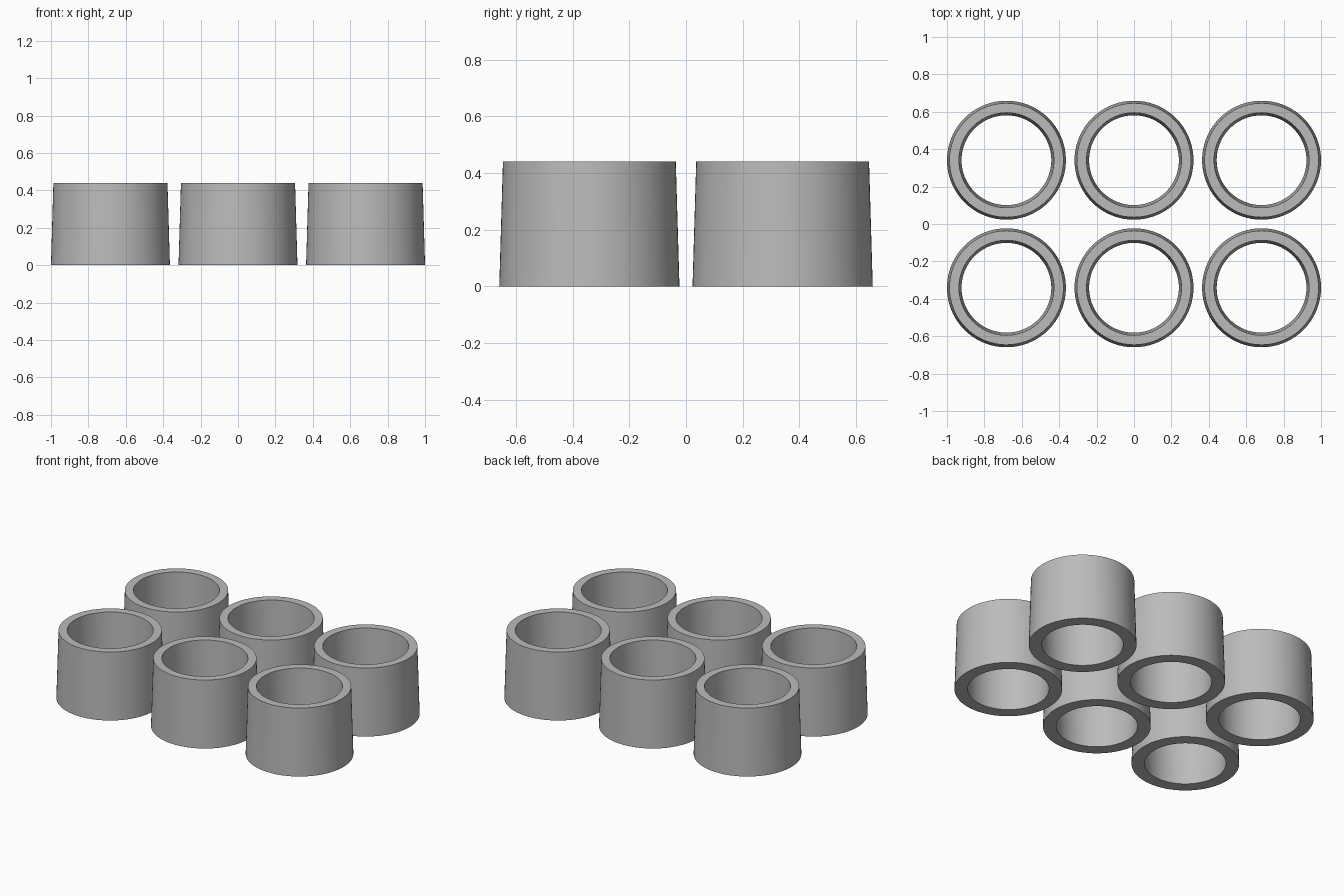
import bpy
import bmesh
from math import cos, sin, tau, radians

cube = bpy.data.objects.get("Cube")
if cube:
    bpy.data.objects.remove(cube, do_unlink=True)

SIDES = 72
SPACING = 0.682
# Wall cross-section as (radius, height), going round the closed loop
PROFILE = [(0.318, 0), (0.305, 0.44), (0.254, 0.44), (0.24, 0)]

grey = bpy.data.materials.new("plain grey")
grey.use_nodes = True
colour = (0.5, 0.5, 0.5, 1)
grey.diffuse_color = colour
grey.node_tree.nodes["Principled BSDF"].inputs["Base Color"].default_value = colour


def tapered_ring_mesh():
    """Revolve the wall cross-section into an open tapered sleeve."""
    bm = bmesh.new()
    loops = [[bm.verts.new((r * cos(tau * i / SIDES), r * sin(tau * i / SIDES), z))
              for i in range(SIDES)] for r, z in PROFILE]
    for a, b in zip(loops, loops[1:] + loops[:1]):
        for i in range(SIDES):
            j = (i + 1) % SIDES
            bm.faces.new((a[i], a[j], b[j], b[i]))
    bmesh.ops.recalc_face_normals(bm, faces=bm.faces)
    mesh = bpy.data.meshes.new("tapered_sleeve")
    bm.to_mesh(mesh)
    bm.free()
    mesh.materials.append(grey)
    return mesh


# Two rows of three sleeves sharing one mesh
sleeve_mesh = tapered_ring_mesh()
sleeves = []
for row, y in (("front", -0.5), ("back", 0.5)):
    for column, x in (("right", -1), ("middle", 0), ("left", 1)):
        sleeve = bpy.data.objects.new(f"{row}_{column}_sleeve", sleeve_mesh)
        sleeve.location = (x * SPACING, y * SPACING, 0)
        bpy.context.collection.objects.link(sleeve)
        sleeves.append(sleeve)

# Smooth walls with crisp rims
bpy.ops.object.select_all(action="DESELECT")
sleeves[0].select_set(True)
bpy.context.view_layer.objects.active = sleeves[0]
bpy.ops.object.shade_smooth_by_angle(angle=radians(30))
